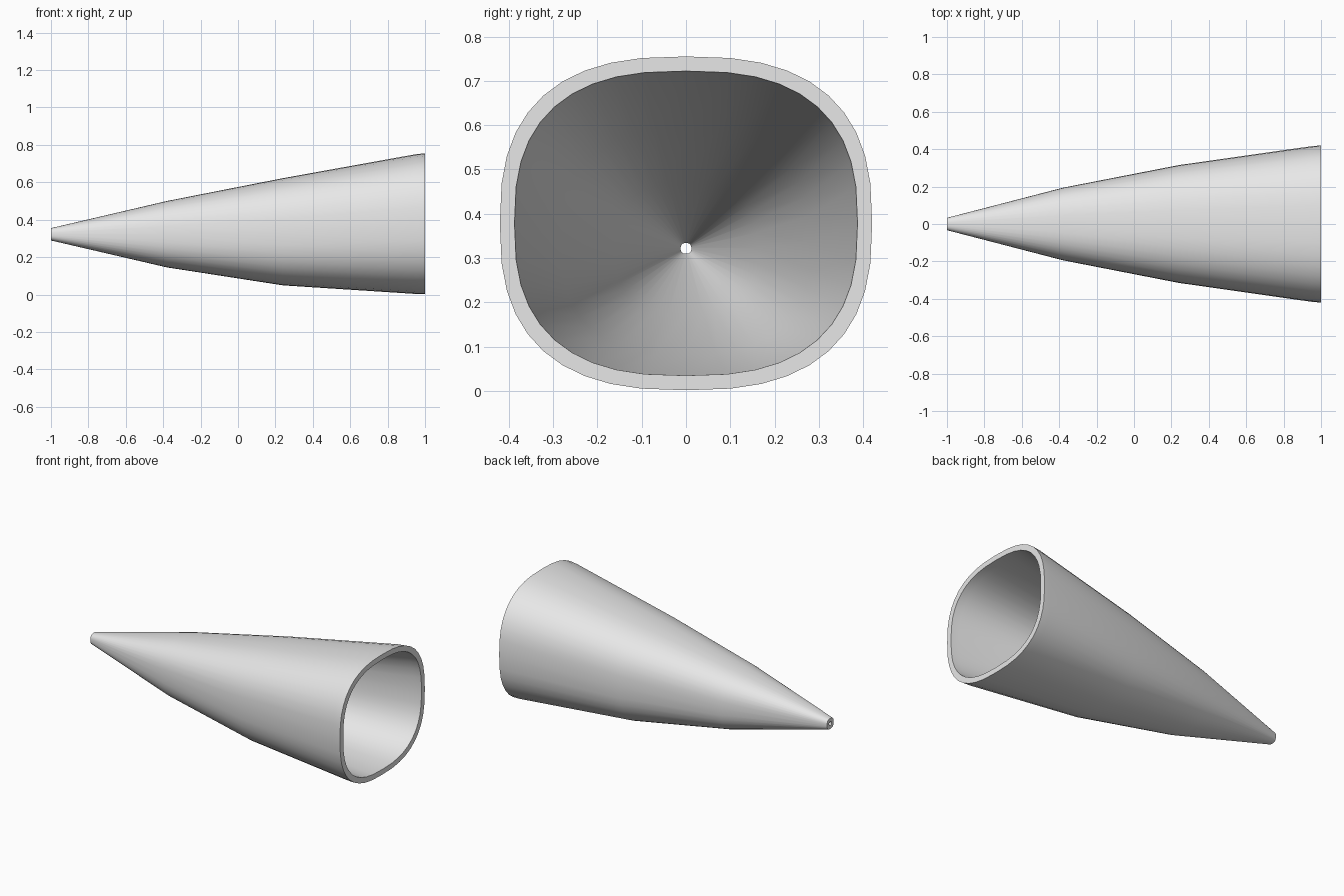
import bpy, bmesh, math

if "Cube" in bpy.data.objects:
    bpy.data.objects.remove(bpy.data.objects["Cube"])

SIDES = 40
POWER = 2 / 2.6   # rounded-square cross-section

# Stations along the cone: x, half width, bottom z, top z, wall thickness
STATIONS = [
    (-1.00, 0.033, 0.289, 0.355, 0.021),
    (-0.38, 0.194, 0.145, 0.500, 0.032),
    (0.24, 0.315, 0.049, 0.622, 0.033),
    (0.95, 0.416, 0.003, 0.750, 0.033),
    (1.00, 0.420, 0.002, 0.755, 0.033),
]


def soft(v):
    return math.copysign(abs(v) ** POWER, v) if abs(v) > 1e-9 else 0.0


def ring(bm, x, half_width, bottom, top, inset):
    a, b, mid = half_width - inset, (top - bottom) / 2 - inset, (top + bottom) / 2
    verts = []
    for i in range(SIDES):
        t = 2 * math.pi * i / SIDES
        verts.append(bm.verts.new((x, a * soft(math.cos(t)), mid + b * soft(math.sin(t)))))
    return verts


# Outer skin from tip to mouth, then inner skin back to the tip, closed by end rims
bm = bmesh.new()
loops = [ring(bm, x, w, lo, hi, 0) for x, w, lo, hi, _ in STATIONS]
loops += [ring(bm, *s) for s in reversed(STATIONS)]
for k, r0 in enumerate(loops):
    r1 = loops[(k + 1) % len(loops)]
    for i in range(SIDES):
        j = (i + 1) % SIDES
        bm.faces.new((r0[i], r0[j], r1[j], r1[i]))
bmesh.ops.recalc_face_normals(bm, faces=bm.faces)

mesh = bpy.data.meshes.new("hollow_cone")
bm.to_mesh(mesh)
bm.free()
cone = bpy.data.objects.new("hollow_cone", mesh)
bpy.context.collection.objects.link(cone)

# Plain grey finish
grey = bpy.data.materials.new("light_grey")
grey.diffuse_color = (0.8, 0.8, 0.8, 1)
grey.use_nodes = True
grey.node_tree.nodes["Principled BSDF"].inputs["Base Color"].default_value = grey.diffuse_color
mesh.materials.append(grey)

# Smooth walls with crisp rims
bpy.context.view_layer.objects.active = cone
cone.select_set(True)
bpy.ops.object.shade_smooth_by_angle(angle=math.radians(35))
